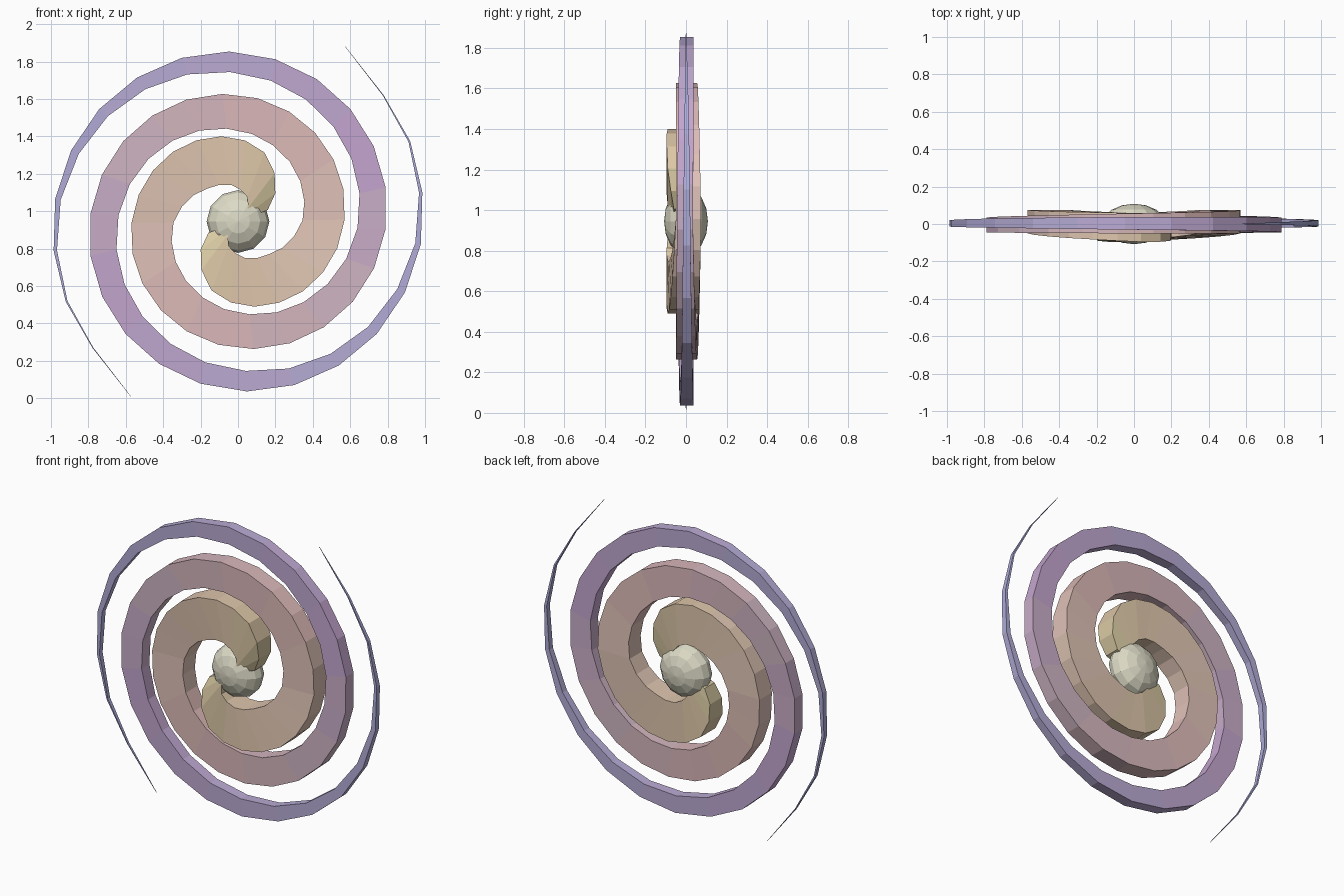
import bpy, bmesh, math

if "Cube" in bpy.data.objects:
    bpy.data.objects.remove(bpy.data.objects["Cube"])

CZ = 0.945
STEPS = 36

# arm profile: step -> (inner radius, outer radius, front y, back y)
PROFILE = [
    (0, .03, .17, -.06, .04), (1, .05, .25, -.075, .045), (2, .09, .325, -.09, .05),
    (3, .14, .395, -.095, .055), (4, .17, .435, -.095, .06), (5, .20, .464, -.09, .06),
    (7, .24, .51, -.075, .065), (10, .345, .57, -.05, .075), (16, .50, .687, -.05, .055),
    (21, .64, .79, -.045, .035), (27, .80, .91, -.03, .038), (30, .895, .955, -.02, .03),
    (32, .955, .985, -.015, .022), (33, .98, .998, -.012, .02), (34, 1.006, 1.016, -.008, .015),
    (35, 1.026, 1.031, -.005, .01), (36, 1.096, 1.098, -.001, .001)]

# colour stops along the arm, from the core to the tip
STOPS = [(0, (.68, .60, .36)), (4, (.74, .57, .40)), (10, (.75, .56, .48)),
         (14, (.72, .48, .48)), (19, (.62, .46, .54)), (23, (.55, .38, .62)),
         (28, (.48, .41, .66)), (36, (.38, .41, .70))]


def interp(u, keys):
    for a, b in zip(keys, keys[1:]):
        if u <= b[0]:
            t = (u - a[0]) / (b[0] - a[0])
            return [p + (q - p) * t for p, q in zip(a[1:], b[1:])]
    return list(keys[-1][1:])


def material(name, rgb):
    m = bpy.data.materials.new(name)
    m.diffuse_color = (*rgb, 1)
    m.use_nodes = True
    m.node_tree.nodes["Principled BSDF"].inputs["Base Color"].default_value = m.diffuse_color
    return m


def finish(bm, name, mats):
    bmesh.ops.recalc_face_normals(bm, faces=bm.faces)
    me = bpy.data.meshes.new(name)
    bm.to_mesh(me)
    bm.free()
    for m in mats:
        me.materials.append(m)
    ob = bpy.data.objects.new(name, me)
    bpy.context.collection.objects.link(ob)
    return ob


colour_keys = [(s, *c) for s, c in STOPS]
arm_mats = [material(f"arm_colour_{i}", interp(i * 2 + 1, colour_keys))
            for i in range(STEPS // 2)]


# tapered spiral arm with a four-sided cross-section
def spiral_arm(name, turn):
    bm = bmesh.new()
    rings = []
    for u in range(STEPS + 1):
        r_in, r_out, front, back = interp(u, PROFILE)
        a = math.radians(-519 + 16 * u + (1.5 if u == STEPS else 0)) + turn
        rings.append([bm.verts.new((r * math.cos(a), y, CZ + r * math.sin(a)))
                      for r, y in ((r_in, front), (r_out, front), (r_out, back), (r_in, back))])
    for u, (p, q) in enumerate(zip(rings, rings[1:])):
        for k in range(4):
            n = (k + 1) % 4
            f = bm.faces.new((p[k], p[n], q[n], q[k]))
            f.material_index = u // 2
    bm.faces.new(rings[0])
    bm.faces.new(rings[-1]).material_index = STEPS // 2 - 1
    return finish(bm, name, arm_mats)


spiral_arm("spiral_arm_a", 0)
spiral_arm("spiral_arm_b", math.pi)

# flattened faceted core, poles facing front and back
bm = bmesh.new()
bmesh.ops.create_uvsphere(bm, u_segments=12, v_segments=8, radius=1)
for v in bm.verts:
    x, y, z = v.co
    v.co = (x * .168, z * .108, CZ + y * .168)
finish(bm, "core", [material("core_colour", (.72, .70, .56))])
